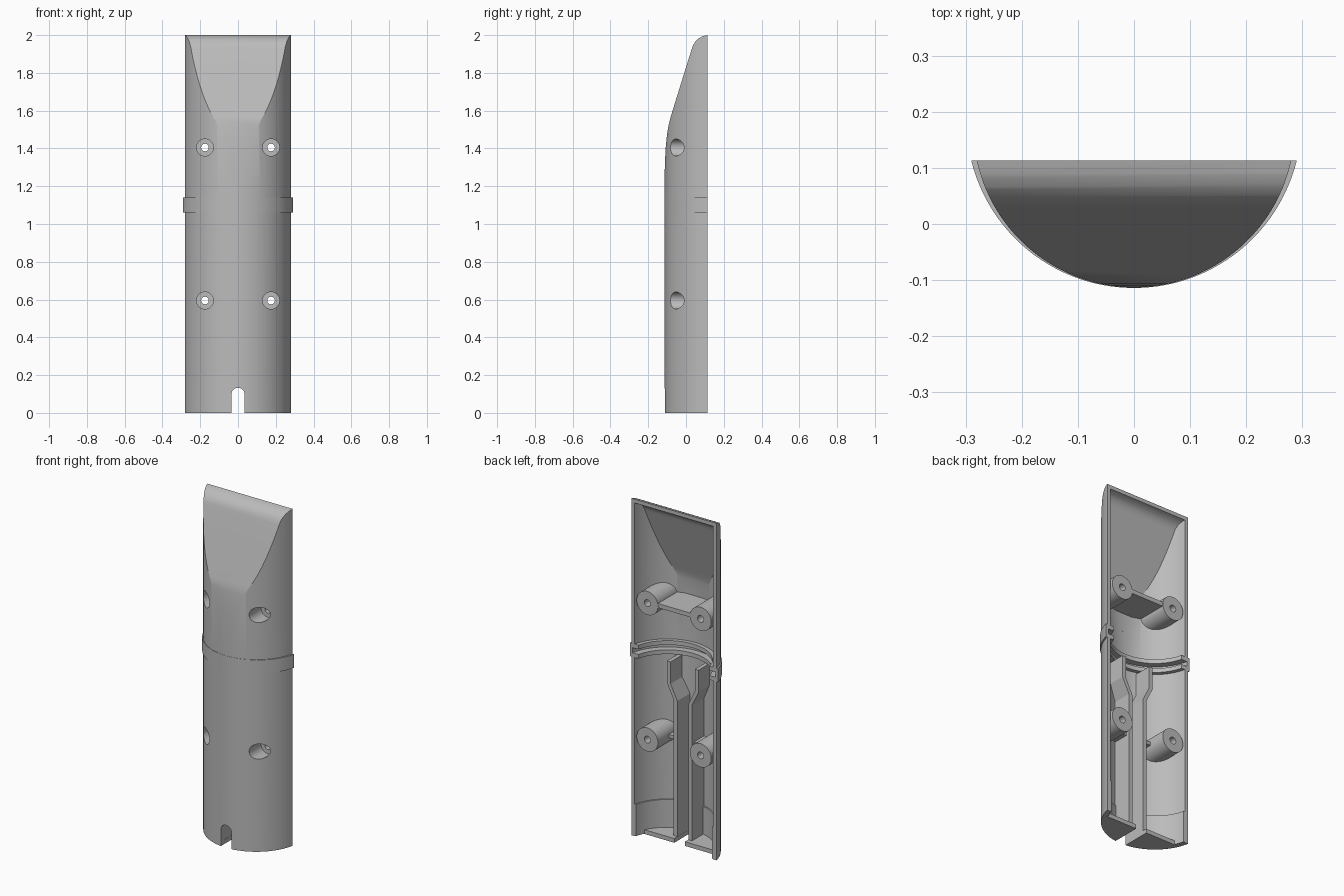
import bpy, bmesh, math
from mathutils import Vector

cube = bpy.data.objects.get("Cube")
if cube:
    bpy.data.objects.remove(cube)

grey = bpy.data.materials.new("plain_grey")
grey.use_nodes = True
grey.diffuse_color = (0.5, 0.5, 0.5, 1)
grey.node_tree.nodes["Principled BSDF"].inputs["Base Color"].default_value = (0.5, 0.5, 0.5, 1)

R, CY, RIM, WALL = 0.2865, 0.1735, 0.113, 0.022


def prism(name, pts, axis, lo, hi):
    """Extrude a closed 2D outline along an axis (outline is xy, xz or yz)."""
    place = {"z": lambda a, b, t: (a, b, t),
             "y": lambda a, b, t: (a, t, b),
             "x": lambda a, b, t: (t, a, b)}[axis]
    bm = bmesh.new()
    rings = [[bm.verts.new(place(a, b, t)) for a, b in pts] for t in (lo, hi)]
    for ring in rings:
        bm.faces.new(ring)
    n = len(pts)
    for i in range(n):
        j = (i + 1) % n
        bm.faces.new((rings[0][i], rings[0][j], rings[1][j], rings[1][i]))
    bmesh.ops.recalc_face_normals(bm, faces=bm.faces)
    mesh = bpy.data.meshes.new(name)
    bm.to_mesh(mesh)
    bm.free()
    mesh.materials.append(grey)
    ob = bpy.data.objects.new(name, mesh)
    bpy.context.collection.objects.link(ob)
    return ob


def boolean(ob, cutter, op="DIFFERENCE"):
    """Apply a boolean and remove the cutter."""
    mod = ob.modifiers.new("cut", "BOOLEAN")
    mod.operation, mod.object, mod.solver = op, cutter, "EXACT"
    deps = bpy.context.evaluated_depsgraph_get()
    mesh = bpy.data.meshes.new_from_object(ob.evaluated_get(deps))
    ob.modifiers.clear()
    ob.data = mesh
    bpy.data.objects.remove(cutter)


def section(r, cy=CY, top=RIM, n=72):
    """Circle segment below the line y = top."""
    a = math.asin((cy - top) / r)
    span = math.pi - 2 * a
    return [(r * math.cos(t), cy - r * math.sin(t))
            for t in (a + span * i / n for i in range(n + 1))]


def disc(x, z, r, n=40):
    return [(x + r * math.cos(math.tau * i / n), z + r * math.sin(math.tau * i / n))
            for i in range(n)]


def box(x0, x1, z0, z1):
    return [(x0, z0), (x1, z0), (x1, z1), (x0, z1)]


def cavity(d, top=0.17, lo=-0.1, hi=2.1):
    return prism("helper", section(R - d, top=top), "z", lo, hi)


def trim(ob):
    """Keep the part that lies inside the middle of the wall."""
    boolean(ob, cavity(WALL / 2, RIM), "INTERSECT")


def slot():
    arch = [(0.035 * math.cos(t), 0.098 + 0.035 * math.sin(t))
            for t in (math.pi * i / 16 for i in range(17))]
    return prism("helper", arch + [(-0.035, -0.1), (0.035, -0.1)], "y", -0.3, 0.3)


# side outline of the front: straight, sloping scoop, rounded tip
front = [(-0.115, 1.22), (-0.1125, 1.29), (-0.1105, 1.35), (-0.107, 1.41), (-0.101, 1.47),
         (-0.093, 1.52), (-0.082, 1.565), (0, 1.83), (0.03, 1.925), (0.037, 1.945),
         (0.049, 1.965), (0.066, 1.982), (0.088, 1.994), (RIM, 2)]
inner = []
for i, p in enumerate(front):
    tan = Vector(front[min(i + 1, len(front) - 1)]) - Vector(front[max(i - 1, 0)])
    tan.normalize()
    inner.append((p[0] + tan.y * WALL, p[1] - tan.x * WALL))

# outer body with the raised band, hollowed out
shell = prism("half_shell", section(R), "z", 0, 2)
boolean(shell, prism("helper", [(-0.115, -0.1)] + front + [(0.3, 2), (0.3, -0.1)],
                     "x", -0.5, 0.5), "INTERSECT")
depth = RIM + 0.114
rb = (0.29 ** 2 + depth ** 2) / (2 * depth)
boolean(shell, prism("helper", section(rb, rb - 0.114), "z", 1.06, 1.14), "UNION")
hollow = cavity(WALL)
boolean(hollow, prism("helper", [(-0.3, -0.2), (-0.3, 1.2)] + inner[1:]
                      + [(0.3, inner[-1][1]), (0.3, -0.2)], "x", -0.5, 0.5), "INTERSECT")
boolean(shell, hollow)
boolean(shell, cavity(0.007, 0.17, 1.085, 1.115))
boolean(shell, slot())
parts = [shell]

# thicker lining at the bottom and the two ribs beside the groove
for name, d, lo, hi in (("bottom_lining", 0.03, 0.002, 0.19),
                        ("lower_groove_rib", 0.045, 1.06, 1.085),
                        ("upper_groove_rib", 0.045, 1.115, 1.14)):
    ring = prism(name, section(R - WALL / 2), "z", lo, hi)
    boolean(ring, cavity(d))
    if lo < 1:
        boolean(ring, slot())
    parts.append(ring)

# floor with the cable slot
floor = prism("floor", box(-0.3, 0.3, 0, 0.025), "y", -0.2, 0.06)
trim(floor)
boolean(floor, slot())
parts.append(floor)

# shelf between the upper bosses
shelf = prism("upper_shelf", box(-0.12, 0.12, 1.395, 1.42), "y", -0.2, RIM - 0.003)
trim(shelf)
parts.append(shelf)

for s, side in ((1, "left"), (-1, "right")):
    # screw bosses with counterbored holes
    for z, level in ((0.595, "lower"), (1.405, "upper")):
        boss = prism(f"{level}_{side}_boss", disc(s * 0.175, z, 0.07), "y", -0.3, 0.3)
        trim(boss)
        boolean(boss, prism("helper", disc(s * 0.175, z, 0.045), "y", -0.4, 0.03))
        boolean(boss, prism("helper", disc(s * 0.175, z, 0.02), "y", -0.4, 0.4))
        boolean(shell, prism("helper", disc(s * 0.175, z, 0.045), "y", -0.4, 0.03))
        parts.append(boss)
    # cable guide rail, wider at the top
    path = [(0.036, 0.01), (0.036, 0.83), (0.08, 0.92), (0.08, 1.05)]
    outline = path + [(x + 0.024, z) for x, z in reversed(path)]
    rail = prism(f"{side}_rail", [(s * x, z) for x, z in outline], "y", -0.2, 0.03)
    trim(rail)
    parts.append(rail)
    # small web tying the rail to the lower boss
    web = prism(f"{side}_web", box(min(s * 0.05, s * 0.12), max(s * 0.05, s * 0.12),
                                   0.585, 0.605), "y", -0.2, 0.01)
    trim(web)
    parts.append(web)

bpy.ops.object.select_all(action="DESELECT")
for ob in parts:
    ob.select_set(True)
bpy.context.view_layer.objects.active = shell
bpy.ops.object.shade_smooth_by_angle(angle=math.radians(25))
